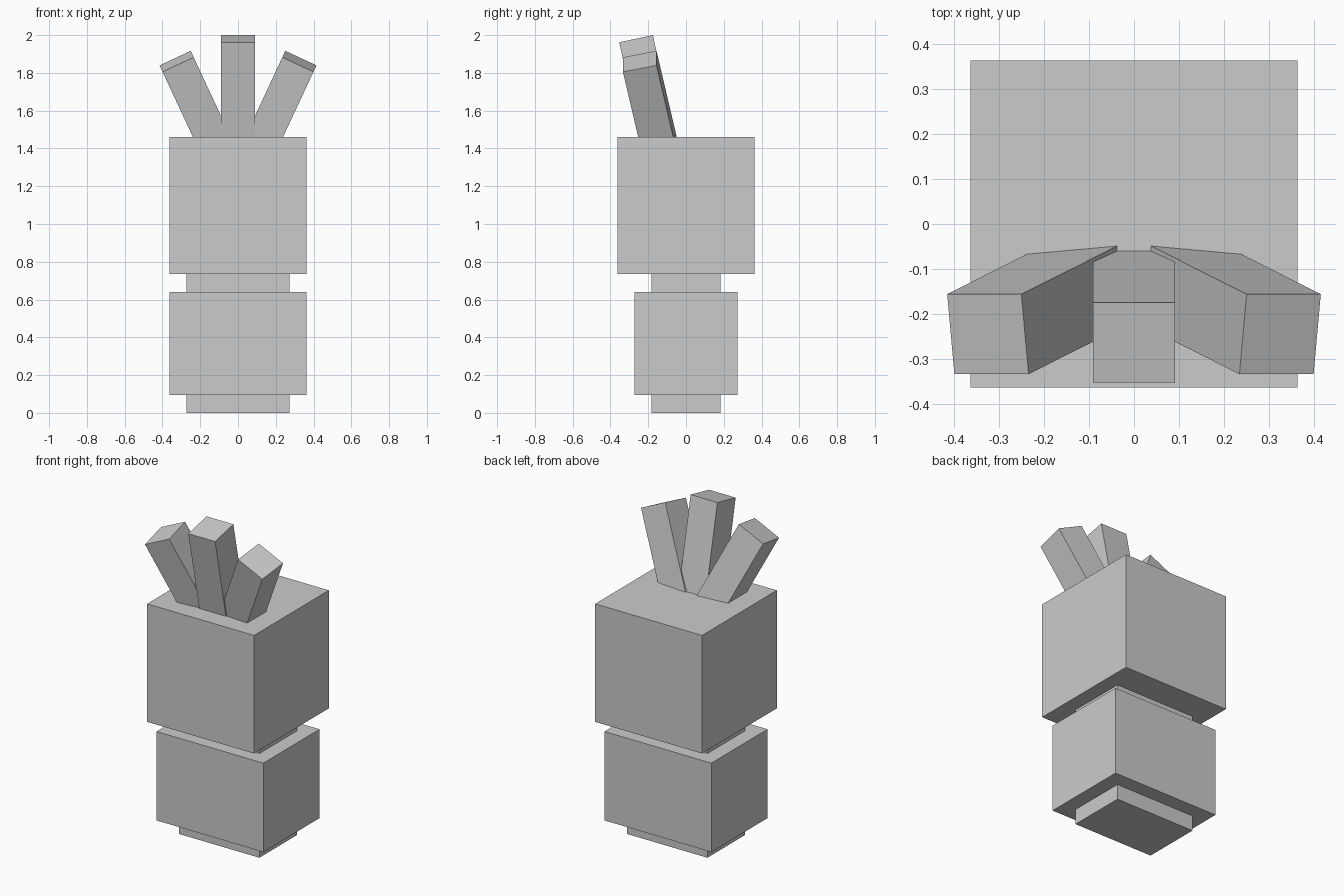
import bpy
from math import radians
from mathutils import Euler, Vector

if "Cube" in bpy.data.objects:
    bpy.data.objects.remove(bpy.data.objects["Cube"])


def box(name, sx, sy, z0, z1):
    """Upright box centred on x = y = 0, between two heights."""
    bpy.ops.mesh.primitive_cube_add(size=1, location=(0, 0, (z0 + z1) / 2))
    ob = bpy.context.object
    ob.name = name
    ob.scale = (sx, sy, z1 - z0)
    return ob


def stalk(name, tip, lean, length=0.58, width=0.182):
    """Square stalk whose end face is centred on tip, tilted forward and sideways."""
    rot = Euler((radians(12), radians(lean), 0))
    axis = rot.to_matrix() @ Vector((0, 0, 1))
    bpy.ops.mesh.primitive_cube_add(size=1, location=Vector(tip) - axis * length / 2, rotation=rot)
    ob = bpy.context.object
    ob.name = name
    ob.scale = (width, width, length)
    return ob


# Stacked blocks
box("foot", 0.546, 0.364, 0, 0.094)
box("body", 0.727, 0.546, 0.094, 0.641)
box("neck", 0.546, 0.364, 0.641, 0.735)
box("head", 0.727, 0.727, 0.735, 1.461)

# Three stalks fanned out of the head top
stalk("centre_stalk", (0, -0.264, 1.981), 0)
for side, label in ((-1, "left"), (1, "right")):
    stalk(label + "_stalk", (side * 0.325, -0.245, 1.861), side * 25)
